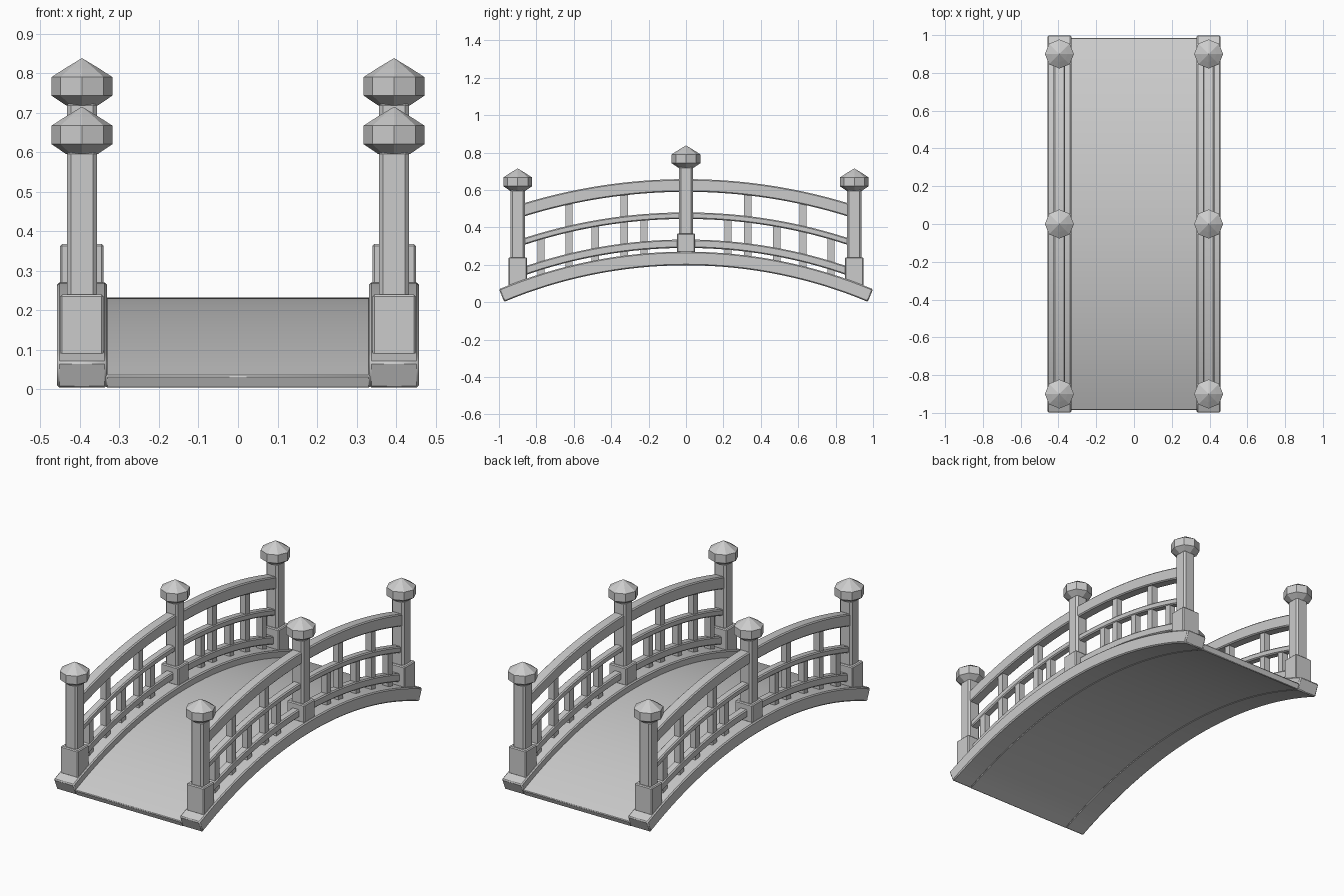
import bpy, math

if "Cube" in bpy.data.objects:
    bpy.data.objects.remove(bpy.data.objects["Cube"])

R, CZ = 2.52, -2.323          # arch underside radius and centre height
TOP = 0.27                    # beam top height at mid span


def arch_z(crown, y):
    """Height at y of a concentric arc whose crown is at the given height."""
    return math.sqrt((crown - CZ) ** 2 - y * y) + CZ


def mesh_object(name, verts, faces):
    me = bpy.data.meshes.new(name)
    me.from_pydata(verts, [], faces)
    ob = bpy.data.objects.new(name, me)
    bpy.context.collection.objects.link(ob)
    return ob


def bevel(ob, width):
    m = ob.modifiers.new("bevel", 'BEVEL')
    m.width, m.segments = width, 1
    m.limit_method, m.angle_limit = 'ANGLE', math.radians(40)


def arch(name, x, width, low, high, angle, bev, n=32):
    """Sweep a rectangle along the arch, between two crown heights."""
    verts, faces = [], []
    h = width / 2
    for i in range(n + 1):
        a = -angle + 2 * angle * i / n
        for dx, crown in ((-h, low), (h, low), (h, high), (-h, high)):
            r = crown - CZ
            verts.append((x + dx, r * math.sin(a), CZ + r * math.cos(a)))
    for i in range(n):
        for k in range(4):
            a, b = 4 * i + k, 4 * i + (k + 1) % 4
            faces.append((a, a + 4, b + 4, b))
    faces += [(0, 1, 2, 3), tuple(4 * n + k for k in (3, 2, 1, 0))]
    ob = mesh_object(name, verts, faces)
    bpy.ops.object.select_all(action='DESELECT')
    ob.select_set(True)
    bpy.context.view_layer.objects.active = ob
    bpy.ops.object.shade_smooth_by_angle(angle=math.radians(30))
    bevel(ob, bev)
    return ob


def box(name, x, y, sx, sy, z0, z1, bev=0.0):
    verts = [(x + i * sx / 2, y + j * sy / 2, z) for z in (z0, z1)
             for i, j in ((-1, -1), (1, -1), (1, 1), (-1, 1))]
    faces = [(3, 2, 1, 0), (4, 5, 6, 7)]
    faces += [(k, (k + 1) % 4, (k + 1) % 4 + 4, k + 4) for k in range(4)]
    ob = mesh_object(name, verts, faces)
    if bev:
        bevel(ob, bev)
    return ob


def finial(name, x, y, tip, n=8):
    """Eight-sided onion cap."""
    prof = [(0.040, -0.120), (0.077, -0.095), (0.077, -0.048), (0.043, -0.026)]
    verts = [(x + r * math.cos(2 * math.pi * k / n),
              y + r * math.sin(2 * math.pi * k / n), tip + dz)
             for r, dz in prof for k in range(n)]
    verts.append((x, y, tip))
    faces = [tuple(reversed(range(n)))]
    for i in range(len(prof) - 1):
        for k in range(n):
            a, b = i * n + k, i * n + (k + 1) % n
            faces.append((a, b, b + n, a + n))
    t = (len(prof) - 1) * n
    faces += [(t + k, t + (k + 1) % n, len(verts) - 1) for k in range(n)]
    mesh_object(name, verts, faces)


END = math.asin(1.0 / (TOP - CZ))

# Walking deck
arch("deck", 0, 0.67, 0.197, 0.232, END, 0.004)

for side, s in (("left", -1), ("right", 1)):
    x = s * 0.395
    # Side beam
    arch(side + "_beam", x, 0.127, 0.197, TOP, END, 0.006)
    # Three curved rails
    for name, w, low, high in (("lower_rail", 0.045, 0.290, 0.335),
                               ("middle_rail", 0.045, 0.445, 0.480),
                               ("top_rail", 0.060, 0.590, 0.658)):
        ang = math.asin(0.89 / (high - CZ))
        arch(f"{side}_{name}", x, w, low, high, ang, 0.006)
    # Posts with base blocks and onion caps
    for pos, y, base_top, tip in (("front", -0.9, 0.24, 0.715),
                                  ("middle", 0, 0.367, 0.838),
                                  ("back", 0.9, 0.24, 0.715)):
        foot = arch_z(TOP, abs(y) + 0.05) - 0.004
        box(f"{side}_{pos}_post_base", x, y, 0.11, 0.098, foot, base_top, 0.005)
        box(f"{side}_{pos}_post", x, y, 0.076, 0.076, foot + 0.02, tip - 0.11, 0.01)
        finial(f"{side}_{pos}_cap", x, y, tip)
    # Tall balusters reach the top rail, short ones the middle rail
    for d in (-1, 1):
        for kind, ys, crown in (("tall", (0.33, 0.625), 0.61),
                                ("short", (0.225, 0.485, 0.775), 0.46)):
            for i, y in enumerate(ys):
                box(f"{side}_{kind}_baluster_{d}_{i}", x, d * y, 0.036, 0.038,
                    arch_z(0.25, y), arch_z(crown, y))
